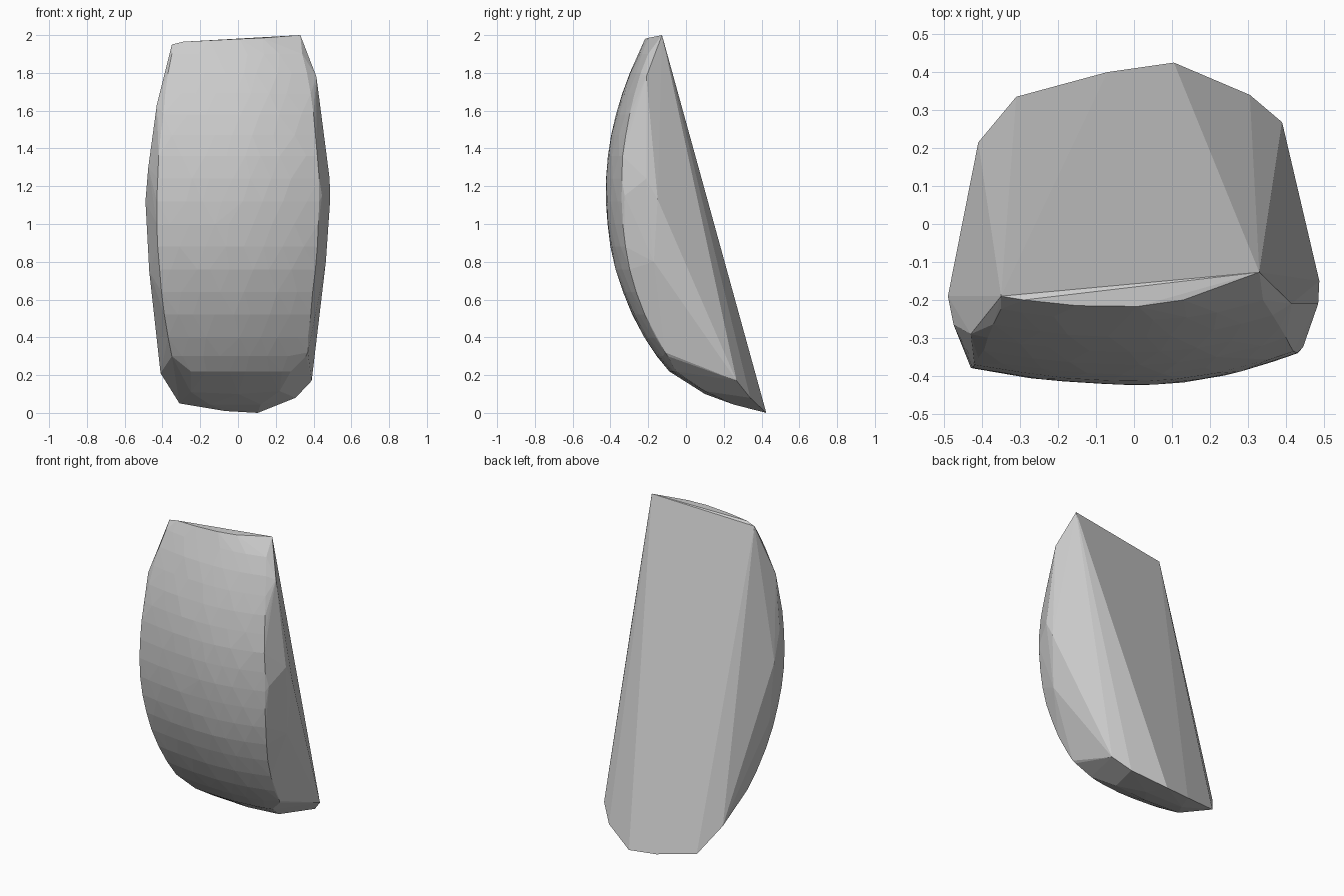
import bpy, bmesh, random
from math import radians

random.seed(4)
bm = bmesh.new()

# Bulging front: (z, y at the centre line, left edge x, right edge x)
front_rows = [
    (1.90, -0.255, -0.35, 0.34), (1.80, -0.300, -0.37, 0.365),
    (1.69, -0.339, -0.385, 0.385), (1.58, -0.372, -0.395, 0.40),
    (1.47, -0.397, -0.41, 0.41), (1.36, -0.415, -0.42, 0.42),
    (1.24, -0.424, -0.425, 0.43), (1.12, -0.425, -0.43, 0.43),
    (1.00, -0.418, -0.43, 0.425), (0.88, -0.402, -0.425, 0.42),
    (0.76, -0.376, -0.415, 0.41), (0.64, -0.336, -0.405, 0.395),
    (0.52, -0.285, -0.39, 0.385), (0.40, -0.221, -0.37, 0.37),
    (0.30, -0.155, -0.35, 0.36), (0.22, -0.090, -0.25, 0.28),
]
cols = 9
for r, (z, y, left, right) in enumerate(front_rows):
    for c in range(cols):
        edge = c in (0, cols - 1)
        t = (c + (0 if edge else 0.5 * (r % 2) - 0.25 + random.uniform(-0.2, 0.2))) / (cols - 1)
        x = left + (right - left) * t
        bend = (0.45 if x > 0 else 0.25) * x * x
        bm.verts.new((x, y + bend + random.uniform(0, 0.0025), z))

outline = [
    # top rim
    (-0.35, -0.19, 1.95), (-0.29, -0.20, 1.965), (-0.15, -0.215, 1.972),
    (0.01, -0.217, 1.98), (0.13, -0.20, 1.985), (0.33, -0.127, 2.0),
    # right flank
    (0.415, -0.21, 1.78), (0.485, -0.21, 1.24), (0.488, -0.15, 1.13),
    (0.445, -0.325, 1.15), (0.465, -0.17, 0.80), (0.37, -0.11, 0.32),
    # left flank
    (-0.43, -0.29, 1.63), (-0.475, -0.265, 1.30), (-0.49, -0.19, 1.12),
    (-0.425, -0.38, 1.12), (-0.47, -0.17, 0.75), (-0.41, 0.215, 0.21),
    # bottom rim
    (-0.31, 0.335, 0.05), (-0.07, 0.40, 0.01), (0.105, 0.425, 0.0),
    (0.305, 0.34, 0.08), (0.39, 0.268, 0.17),
    # underside
    (-0.25, 0.10, 0.11), (0.0, 0.10, 0.10), (0.22, 0.10, 0.115),
    (-0.15, 0.25, 0.045), (0.12, 0.25, 0.045),
]
for p in outline:
    bm.verts.new(p)

# Wrap everything in a convex skin
hull = bmesh.ops.convex_hull(bm, input=bm.verts[:])
loose = {g for g in hull["geom_interior"] + hull["geom_unused"] if isinstance(g, bmesh.types.BMVert)}
bmesh.ops.delete(bm, geom=list(loose), context="VERTS")
bmesh.ops.dissolve_limit(bm, angle_limit=radians(1), verts=bm.verts[:], edges=bm.edges[:])
bmesh.ops.recalc_face_normals(bm, faces=bm.faces[:])

mesh = bpy.data.meshes.new("stone_slab")
bm.to_mesh(mesh)
bm.free()
slab = bpy.data.objects.new("stone_slab", mesh)
bpy.context.collection.objects.link(slab)
